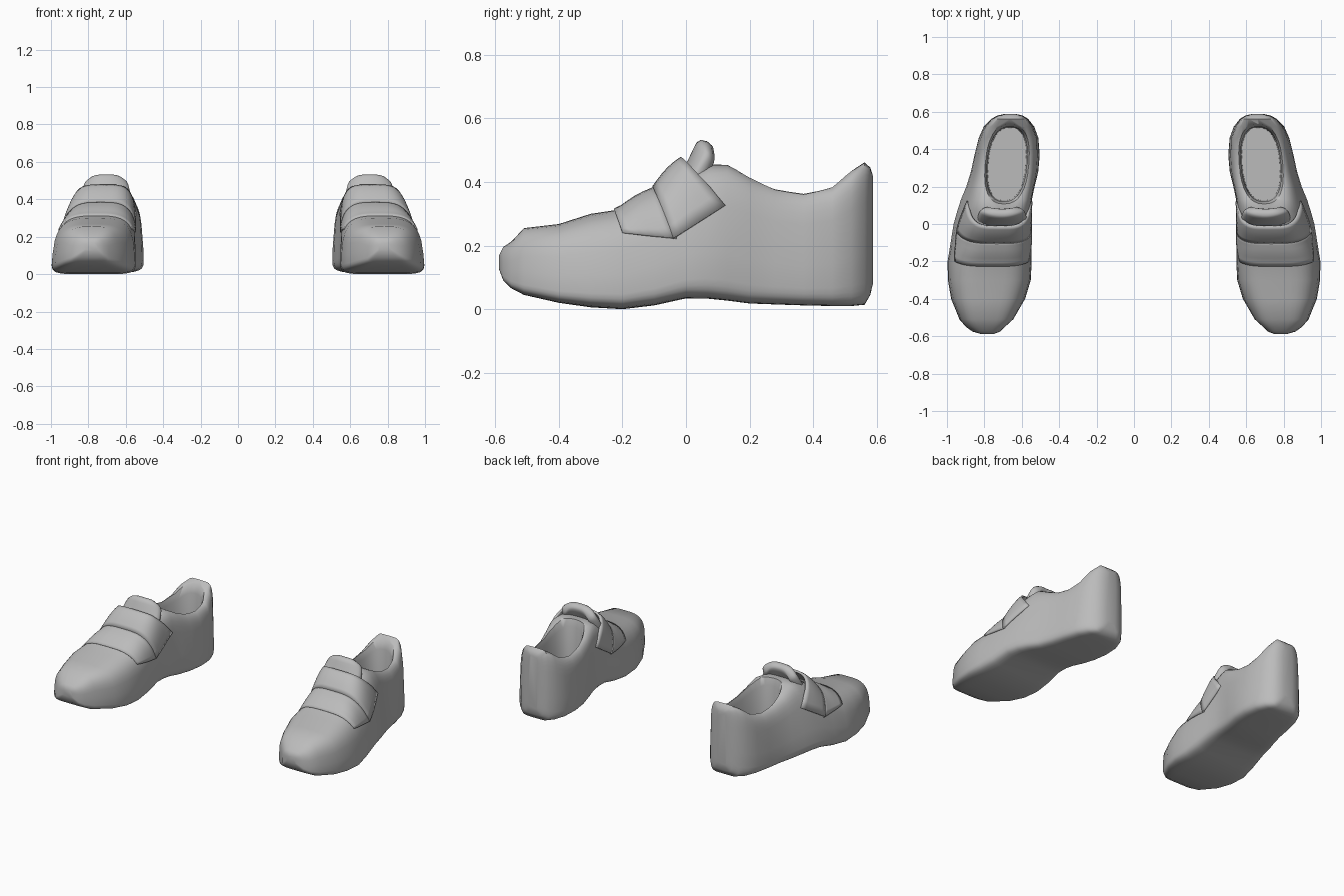
import bpy, bmesh, math

if "Cube" in bpy.data.objects:
    bpy.data.objects.remove(bpy.data.objects["Cube"])

grey = bpy.data.materials.new("plain grey")
grey.diffuse_color = (0.5, 0.5, 0.5, 1)
grey.use_nodes = True
grey.node_tree.nodes["Principled BSDF"].inputs["Base Color"].default_value = grey.diffuse_color

# Cross-sections from toe to heel:
# y, inner x, outer x, inner x at top, outer x at top, bottom z, top z
SECTIONS = [
    (-0.588, 0.75, 0.82, 0.755, 0.81, 0.125, 0.17),
    (-0.575, 0.715, 0.865, 0.72, 0.85, 0.09, 0.196),
    (-0.55, 0.69, 0.90, 0.69, 0.88, 0.066, 0.212),
    (-0.51, 0.645, 0.935, 0.65, 0.915, 0.045, 0.255),
    (-0.40, 0.58, 0.98, 0.60, 0.95, 0.02, 0.268),
    (-0.30, 0.55, 0.998, 0.57, 0.96, 0.006, 0.30),
    (-0.20, 0.545, 1.0, 0.56, 0.95, 0.0, 0.315),
    (-0.10, 0.545, 0.985, 0.56, 0.91, 0.012, 0.365),
    (0.0, 0.55, 0.97, 0.56, 0.875, 0.034, 0.43),
    (0.07, 0.55, 0.95, 0.56, 0.86, 0.033, 0.455),
    (0.13, 0.545, 0.93, 0.55, 0.855, 0.027, 0.455),
    (0.20, 0.53, 0.90, 0.54, 0.845, 0.018, 0.418),
    (0.28, 0.51, 0.875, 0.53, 0.83, 0.015, 0.386),
    (0.37, 0.502, 0.855, 0.525, 0.82, 0.012, 0.372),
    (0.46, 0.51, 0.832, 0.525, 0.81, 0.01, 0.388),
    (0.52, 0.532, 0.805, 0.545, 0.79, 0.01, 0.435),
    (0.562, 0.565, 0.765, 0.57, 0.755, 0.014, 0.462),
    (0.58, 0.595, 0.73, 0.60, 0.725, 0.045, 0.445),
    (0.588, 0.63, 0.695, 0.63, 0.69, 0.08, 0.42),
]


def section(y):
    """Interpolated cross-section values and corner roundness at y."""
    for a, b in zip(SECTIONS, SECTIONS[1:]):
        if y <= b[0]:
            break
    f = (y - a[0]) / (b[0] - a[0])
    row = [p + (q - p) * f for p, q in zip(a, b)]
    roundness = 0.58 - 0.24 * min(1, max(0, (y + 0.1) / 0.25))
    return row[1:] + [roundness]


def surface(y, angle):
    """Point on the shoe skin; angle runs round the cross-section."""
    xl, xr, tl, tr, zb, zt, e = section(y)
    c, s = math.cos(angle), math.sin(angle)
    mid = zb + 0.35 * (zt - zb)
    if s >= 0:
        z = mid + (zt - mid) * s ** e
        w = abs(c) ** e
    else:
        z = mid - (mid - zb) * (-s) ** 0.32
        w = abs(c) ** 0.32
    h = max(0, (z - zb) / (zt - zb)) ** 1.6
    left, right = xl + (tl - xl) * h, xr + (tr - xr) * h
    return ((left + right) / 2 + math.copysign(w, c) * (right - left) / 2, y, z)


def make(name, rows, side, closed=False, thickness=0):
    """Loft rows of points into a mesh, on either side of the centre."""
    bm = bmesh.new()
    vs = [[bm.verts.new((side * x, y, z)) for x, y, z in r] for r in rows]
    n = len(rows[0])
    for r, q in zip(vs, vs[1:]):
        for i in range(n if closed else n - 1):
            j = (i + 1) % n
            bm.faces.new((r[i], r[j], q[j], q[i]))
    if closed:
        bm.faces.new(vs[0])
        bm.faces.new(vs[-1])
    bmesh.ops.recalc_face_normals(bm, faces=bm.faces)
    me = bpy.data.meshes.new(name)
    bm.to_mesh(me)
    bm.free()
    me.materials.append(grey)
    ob = bpy.data.objects.new(name, me)
    bpy.context.collection.objects.link(ob)
    if thickness:
        m = ob.modifiers.new("thickness", "SOLIDIFY")
        m.thickness, m.offset = thickness, 0
    return ob


def smooth(ob, degrees):
    bpy.ops.object.select_all(action="DESELECT")
    ob.select_set(True)
    bpy.context.view_layer.objects.active = ob
    bpy.ops.object.shade_smooth_by_angle(angle=math.radians(degrees))


def strap_rows(front, rear, lift):
    """Saddle over the instep; front and rear = (crest y, end y, end z)."""
    rows = []
    for k in range(7):
        t = k / 6
        yc, ye, ze = [a + (b - a) * t for a, b in zip(front, rear)]
        zb, zt, e = section(ye)[4:]
        mid = zb + 0.35 * (zt - zb)
        end = math.asin(max(0, min(1, (ze - mid) / (zt - mid))) ** (1 / e))
        row = []
        for i in range(25):
            s = i / 12 - 1
            angle = math.pi / 2 - s * (math.pi / 2 - end)
            # the strap sweeps back in step with its drop, so its edges look straight
            drop = (1 - math.sin(angle) ** e) / (1 - math.sin(end) ** e)
            x, y, z = surface(yc + (ye - yc) * (0.7 * drop + 0.3 * s * s), angle)
            puff = 0.010 * math.sin(math.pi * t)
            up = (lift[0] + (lift[1] - lift[0]) * t + puff) * (1 - s * s)
            row.append((x + s * puff * 0.3, y, z + up))
        rows.append(row)
    return rows


for side, label in ((1, "right"), (-1, "left")):
    # Shoe body
    body = make(label + "_shoe_body",
                [[surface(r[0], 2 * math.pi * i / 36) for i in range(36)]
                 for r in SECTIONS], side, closed=True)

    # Foot opening; its upper rings follow the collar height and flare outwards
    rings = []
    for z, below, k in ((0.11, 0, 0.95), (0, -0.045, 1.0), (0, 0.0, 1.13), (0, 0.1, 1.35)):
        ring = []
        for i in range(32):
            a = 2 * math.pi * i / 32
            c, s = [math.copysign(abs(v) ** 0.82, v) for v in (math.cos(a), math.sin(a))]
            y = 0.32 + 0.20 * (1 + (k - 1) * 0.5) * s
            ring.append((0.679 - 0.08 * (y - 0.32) + 0.106 * k * c, y,
                         z or section(y)[5] + below))
        rings.append(ring)
    cutter = make("opening_cutter", rings, side, closed=True)
    cutter.hide_render = True
    cut = body.modifiers.new("opening", "BOOLEAN")
    cut.operation, cut.object, cut.solver = "DIFFERENCE", cutter, "EXACT"
    bpy.context.view_layer.objects.active = body
    bpy.ops.object.modifier_apply(modifier=cut.name)
    bpy.data.objects.remove(cutter)
    smooth(body, 55)

    # Two padded straps
    smooth(make(label + "_lower_strap",
                strap_rows((-0.225, -0.20, 0.24), (-0.09, -0.03, 0.222), (0.0, 0.012)),
                side, thickness=0.012), 40)
    smooth(make(label + "_upper_strap",
                strap_rows((-0.10, -0.04, 0.222), (-0.012, 0.122, 0.325), (0.018, 0.052)),
                side, thickness=0.014), 40)

    # Tongue, tucked under the strap and leaning back
    rows = []
    for k in range(7):
        t = k / 6
        row = []
        for i in range(11):
            s = i / 5 - 1
            row.append((0.705 + 0.13 * s * (1 - 0.24 * t ** 3),
                        -0.025 + 0.09 * t + 0.025 * s * s,
                        0.34 + 0.19 * t - 0.055 * s ** 4 * t))
        rows.append(row)
    tongue = make(label + "_tongue", rows, side, thickness=0.055)
    tongue.modifiers.new("rounding", "SUBSURF").render_levels = 1
    smooth(tongue, 80)
